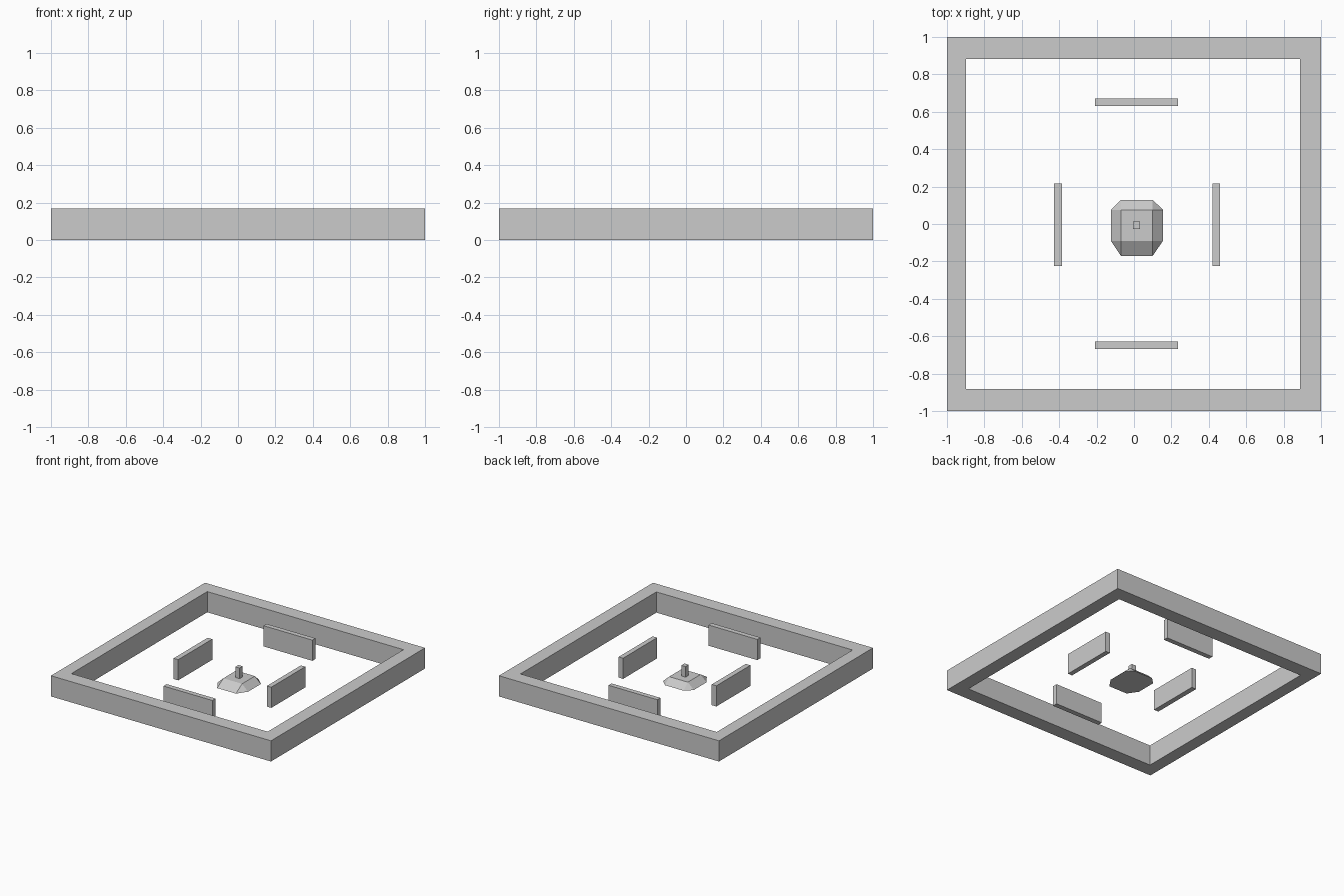
import bpy, bmesh

if "Cube" in bpy.data.objects:
    bpy.data.objects.remove(bpy.data.objects["Cube"])


def finish(name, bm):
    bmesh.ops.recalc_face_normals(bm, faces=bm.faces)
    mesh = bpy.data.meshes.new(name)
    bm.to_mesh(mesh)
    bm.free()
    obj = bpy.data.objects.new(name, mesh)
    bpy.context.collection.objects.link(obj)
    return obj


def rect(x0, x1, y0, y1):
    return [(x0, y0), (x1, y0), (x1, y1), (x0, y1)]


def ring(bm, outline, z):
    return [bm.verts.new((x, y, z)) for x, y in outline]


def bridge(bm, a, b):
    n = len(a)
    for i in range(n):
        j = (i + 1) % n
        bm.faces.new((a[i], a[j], b[j], b[i]))


def box(name, x0, x1, y0, y1, z0, z1):
    bm = bmesh.new()
    low, high = (ring(bm, rect(x0, x1, y0, y1), z) for z in (z0, z1))
    bridge(bm, low, high)
    bm.faces.new(low)
    bm.faces.new(high)
    return finish(name, bm)


H = 0.17

# Outer wall: closed rectangular ring
bm = bmesh.new()
outer, inner = rect(-1, 1, -1, 1), rect(-0.897, 0.887, -0.882, 0.882)
loops = [ring(bm, o, z) for o, z in ((outer, 0), (outer, H), (inner, H), (inner, 0))]
for i in range(4):
    bridge(bm, loops[i], loops[(i + 1) % 4])
finish("outer_wall", bm)

# Four free-standing panels around the centre
box("back_panel", -0.209, 0.235, 0.63, 0.67, 0, H)
box("front_panel", -0.209, 0.235, -0.668, -0.627, 0, H)
box("left_panel", -0.428, -0.386, -0.225, 0.217, 0, H)
box("right_panel", 0.42, 0.46, -0.225, 0.217, 0, H)

# Central plinth: eight-sided base sloping up to a four-sided top
bm = bmesh.new()
X0, X1, Y0, Y1 = -0.07, 0.10, -0.09, 0.076
base = ring(bm, [(X0, -0.17), (X1, -0.17), (0.155, Y0), (0.155, Y1),
                 (X1, 0.129), (X0, 0.129), (-0.124, Y1), (-0.124, Y0)], 0)
top = ring(bm, rect(X0, X1, Y0, Y1), 0.05)
bm.faces.new(base)
bm.faces.new(top)
for i in range(4):
    a, b, c = base[2 * i], base[2 * i + 1], base[(2 * i + 2) % 8]
    j = (i + 1) % 4
    bm.faces.new((a, b, top[j], top[i]))  # sloping side
    bm.faces.new((b, c, top[j]))          # corner triangle
finish("plinth", bm)

# Small square post on the plinth
box("post", -0.006, 0.033, -0.027, 0.014, 0.05, 0.137)
